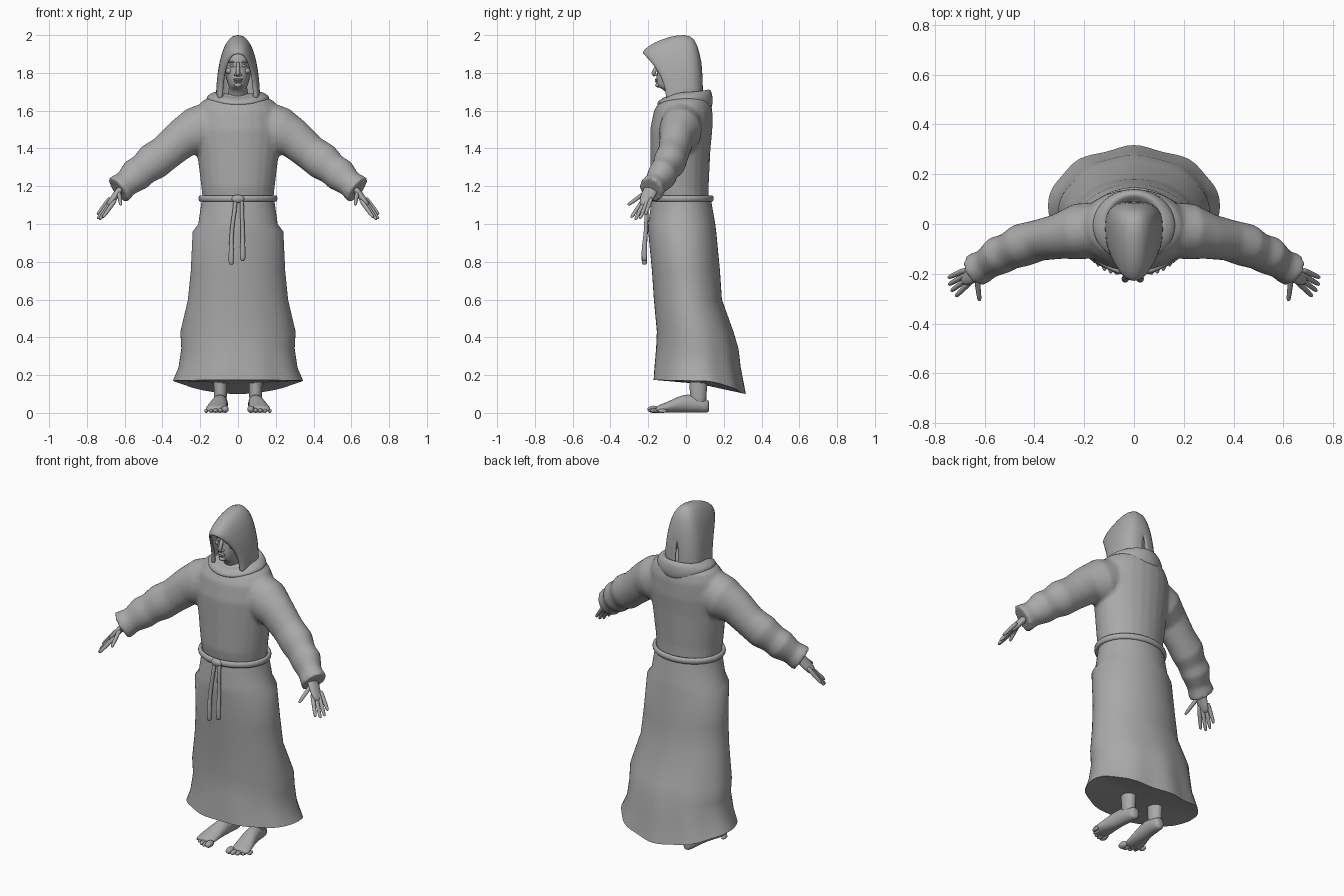
import bpy, bmesh, math
from mathutils import Vector, Matrix

cube = bpy.data.objects.get("Cube")
if cube:
    bpy.data.objects.remove(cube)

colour = (0.4, 0.4, 0.4, 1)
grey = bpy.data.materials.new("plain_grey")
grey.use_nodes = True
grey.diffuse_color = colour
grey.node_tree.nodes["Principled BSDF"].inputs["Base Color"].default_value = colour


def finish(name, bm, subdivisions=0, sharp_angle=math.pi):
    """Turn a bmesh into a smooth shaded object."""
    bmesh.ops.recalc_face_normals(bm, faces=bm.faces)
    mesh = bpy.data.meshes.new(name)
    bm.to_mesh(mesh)
    bm.free()
    mesh.materials.append(grey)
    for polygon in mesh.polygons:
        polygon.use_smooth = True
    mesh.set_sharp_from_angle(angle=sharp_angle)
    obj = bpy.data.objects.new(name, mesh)
    bpy.context.collection.objects.link(obj)
    if subdivisions:
        modifier = obj.modifiers.new("rounding", 'SUBSURF')
        modifier.levels = modifier.render_levels = subdivisions
    return obj


def circle(count):
    """Cosine and sine pairs around a full turn."""
    turns = [math.tau * step / count for step in range(count)]
    return [(math.cos(turn), math.sin(turn)) for turn in turns]


def add_loft(bm, rings, closed=True, caps=True):
    """Skin a list of matching point rows."""
    rows = [[bm.verts.new(point) for point in ring] for ring in rings]
    count = len(rows[0])
    for lower, upper in zip(rows, rows[1:]):
        for i in range(count if closed else count - 1):
            j = (i + 1) % count
            bm.faces.new((lower[i], lower[j], upper[j], upper[i]))
    for row in (rows[0], rows[-1]) if caps else ():
        middle = bm.verts.new(sum((vert.co for vert in row), Vector()) / count)
        for i in range(count):
            bm.faces.new((row[i], row[(i + 1) % count], middle))


def oval(z, half_width, front, back, front_lift=0, back_lift=0, count=24):
    """Horizontal oval whose front and back may be raised or lowered."""
    middle, depth = (front + back) / 2, (back - front) / 2
    return [Vector((half_width * c, middle + depth * s,
                    z + (back_lift if s > 0 else front_lift) * s * s)) for c, s in circle(count)]


def add_tube(bm, path, radii, flatten=1.0, side=(0, 1, 0), count=12):
    """Tube along a path; flatten scales its section along the side direction."""
    points = [Vector(point) for point in path]
    rings = []
    for i, (point, radius) in enumerate(zip(points, radii)):
        along = (points[min(i + 1, len(points) - 1)] - points[max(i - 1, 0)]).normalized()
        depth = Vector(side)
        depth = (depth - along * depth.dot(along)).normalized()
        across = depth.cross(along)
        rings.append([point + radius * (across * c + depth * s * flatten) for c, s in circle(count)])
    add_loft(bm, rings)


def add_ball(bm, location, size):
    matrix = Matrix.Translation(location) @ Matrix.Diagonal((*size, 1))
    bmesh.ops.create_uvsphere(bm, u_segments=16, v_segments=10, radius=1, matrix=matrix)


# Skirt of the robe, rippled towards the hem and closed underneath
bm = bmesh.new()
skirt = [(1.14, .19, -.18, .13), (1, .21, -.2, .155), (.96, .24, -.2, .16), (.75, .25, -.18, .18),
         (.6, .265, -.17, .19), (.43, .305, -.155, .25), (.34, .3, -.16, .275), (.24, .315, -.17, .285)]
rings = [oval(*level, count=72) for level in skirt]
rings.append(oval(.17, .345, -.175, .31, front_lift=.005, back_lift=-.07, count=72))
for ring in rings:
    ripple = max(0, .5 - ring[0].z) / 15
    for i, point in enumerate(ring):
        wave = 1 + ripple * math.sin(math.tau * i / 8) * abs(math.sin(math.tau * i / len(ring)))
        point.x *= wave
        point.y *= wave
add_loft(bm, rings)
finish("robe_skirt", bm, sharp_angle=math.pi / 3)

# Upper robe: torso and sleeves merged into one cloth
bm = bmesh.new()
torso = [(1.1, .185, -.175, .12), (1.2, .195, -.19, .12), (1.4, .22, -.19, .13), (1.5, .23, -.19, .14),
         (1.6, .22, -.17, .14), (1.65, .19, -.14, .13), (1.69, .12, -.08, .09)]
add_loft(bm, [oval(*level) for level in torso])
sleeve = [(.1, -.02, 1.54), (.22, -.03, 1.49), (.3, -.05, 1.45), (.38, -.065, 1.38), (.45, -.085, 1.33),
          (.5, -.11, 1.29), (.54, -.125, 1.26), (.59, -.16, 1.215), (.635, -.185, 1.18)]
sleeve_radii = (.125, .13, .105, .095, .1, .085, .09, .07, .08)
for sign in (1, -1):
    add_tube(bm, [(sign * x, y, z) for x, y, z in sleeve], sleeve_radii, flatten=.87, count=24)
cloth = finish("robe_top", bm)
modifier = cloth.modifiers.new("merge", 'REMESH')
modifier.mode = 'VOXEL'
modifier.voxel_size = .011
modifier.use_smooth_shade = True
modifier = cloth.modifiers.new("soften", 'SMOOTH')
modifier.factor, modifier.iterations = .5, 5

# Draped collar
bm = bmesh.new()
add_loft(bm, [oval(1.65, .15, -.13, .12, -.03, -.05), oval(1.66, .17, -.16, .14, -.03, -.05),
              oval(1.68, .165, -.15, .145, -.03, -.02), oval(1.7, .13, -.12, .135, -.03, .015),
              oval(1.7, .11, -.1, .11, -.03, .015), oval(1.67, .09, -.08, .09)])
finish("collar", bm, subdivisions=1)

# Hood: arches from the brim to the back (top y, top z, foot y, half width)
bm = bmesh.new()
arches = [(-.225, 1.9, -.1, .08), (-.235, 1.91, -.11, .1), (-.2, 1.945, -.09, .11), (-.13, 1.98, -.05, .116),
          (-.04, 2.005, 0, .118), (.03, 2, .045, .11), (.06, 1.955, .075, .085), (.085, 1.85, .09, .05),
          (.085, 1.8, .09, .01)]
foot_z = 1.66
rings = []
for top_y, top_z, foot_y, half_width in arches:
    rings.append([])
    for c, s in circle(40)[:21]:
        s = abs(s)
        rings[-1].append((math.copysign(abs(c) ** .85, c) * half_width,
                          foot_y + (top_y - foot_y) * s * s, foot_z + (top_z - foot_z) * s))
add_loft(bm, rings, closed=False, caps=False)
hood = finish("hood", bm, subdivisions=1)
modifier = hood.modifiers.new("cloth", 'SOLIDIFY')
modifier.thickness, modifier.offset = .008, -1

# Head and neck
bm = bmesh.new()
head = [(1.62, .06, -.09, .05), (1.71, .055, -.1, .04), (1.72, .045, -.15, .03), (1.74, .055, -.16, .04),
        (1.8, .07, -.155, .05), (1.835, .075, -.15, .05), (1.86, .075, -.16, .05), (1.9, .07, -.145, .045),
        (1.945, .05, -.11, .01)]
add_loft(bm, [oval(*level) for level in head])
finish("head", bm, subdivisions=1)

# Nose, lips, chin, eyes, brows, nostrils and cheeks
bm = bmesh.new()
add_tube(bm, [(0, -.15, 1.855), (0, -.16, 1.825), (0, -.172, 1.8), (0, -.163, 1.785)], (.008, .01, .012, .01))
for z, width in ((1.765, .024), (1.755, .021)):
    add_ball(bm, (0, -.155, z), (width, .01, .006))
add_ball(bm, (0, -.15, 1.735), (.02, .013, .012))
for sign in (1, -1):
    add_ball(bm, (sign * .03, -.14, 1.837), (.014, .01, .007))
    add_ball(bm, (sign * .03, -.142, 1.857), (.022, .01, .006))
    add_ball(bm, (sign * .012, -.16, 1.79), (.008, .01, .007))
    add_ball(bm, (sign * .045, -.115, 1.81), (.022, .022, .017))
finish("face_features", bm)

# Rope belt with its knot
bm = bmesh.new()
rings = []
for out_x, out_y in circle(48):
    middle = Vector((out_x * .197, out_y * .165 - .03, 1.135))
    rings.append([middle + Vector((out_x * c * .012, out_y * c * .012, s * .018)) for c, s in circle(10)])
add_loft(bm, rings + rings[:1], caps=False)
bmesh.ops.remove_doubles(bm, verts=bm.verts, dist=.0001)
add_ball(bm, (0, -.2, 1.133), (.035, .018, .022))
finish("rope_belt", bm)

# Hanging cords with thick ends
for side, top_x, end_x, end_z in (("right", -.015, -.035, .785), ("left", .02, .025, .805)):
    bm = bmesh.new()
    drops = [(end_x, -.22, end_z + rise) for rise in (.09, .07, .01, 0)]
    add_tube(bm, [(top_x, -.2, 1.13), (top_x, -.21, 1.08), (end_x, -.21, .97)] + drops,
             (.011, .011, .011, .012, .015, .016, .01))
    finish(side + "_cord", bm, subdivisions=1)

first_knuckle, last_knuckle = Vector((.662, -.238, 1.11)), Vector((.69, -.19, 1.12))
first_tip, last_tip = Vector((.715, -.29, 1.035)), Vector((.745, -.215, 1.05))
for side, sign in (("left", 1), ("right", -1)):
    # Hand: palm, four fanned fingers and a thumb
    bm = bmesh.new()
    palm = [(.59, -.16, 1.22), (.63, -.19, 1.175), (.652, -.204, 1.145), (.675, -.216, 1.115), (.69, -.223, 1.097)]
    add_tube(bm, [(sign * x, y, z) for x, y, z in palm], (.02, .02, .019, .017, .01), flatten=2)
    digits = [(Vector((.63, -.225, 1.16)), Vector((.62, -.308, 1.1)))]
    for i in range(4):
        reach = Vector((.5, -.2, -1)) * .02 * math.sin(math.pi * i / 3)
        digits.append((first_knuckle.lerp(last_knuckle, i / 3), first_tip.lerp(last_tip, i / 3) + reach))
    for knuckle, tip in digits:
        path = [knuckle.lerp(tip, amount) for amount in (-.25, .1, .5, .9, 1)]
        add_tube(bm, [(sign * p.x, p.y, p.z) for p in path], (.012, .0125, .0115, .01, .006), count=8)
    finish(side + "_hand", bm, subdivisions=1)

    # Bare lower leg and foot
    bm = bmesh.new()
    add_tube(bm, [(sign * .093, .065, z) for z in (.03, .13, .2, .3)], (.035, .036, .04, .045), flatten=1.3)
    foot = [(.086, .122, .035), (.088, .1, .037), (.092, .04, .05), (.098, -.02, .05),
            (.108, -.08, .034), (.116, -.135, .022), (.118, -.16, .018)]
    rings = []
    for (x, y, z), half_width in zip(foot, (.024, .036, .041, .044, .053, .06, .05)):
        rings.append([(sign * x + half_width * c, y, z + z * s) for c, s in circle(12)])
    add_loft(bm, rings)
    finish(side + "_foot", bm, subdivisions=1)

    # Toes, shrinking outwards
    bm = bmesh.new()
    for i in range(5):
        size = .0135 - i * .0008 if i else .019
        add_ball(bm, (sign * (.068 + i * .025), i * i * .003 - .172, size), (size, .032 - i * .002, size))
    finish(side + "_toes", bm)
